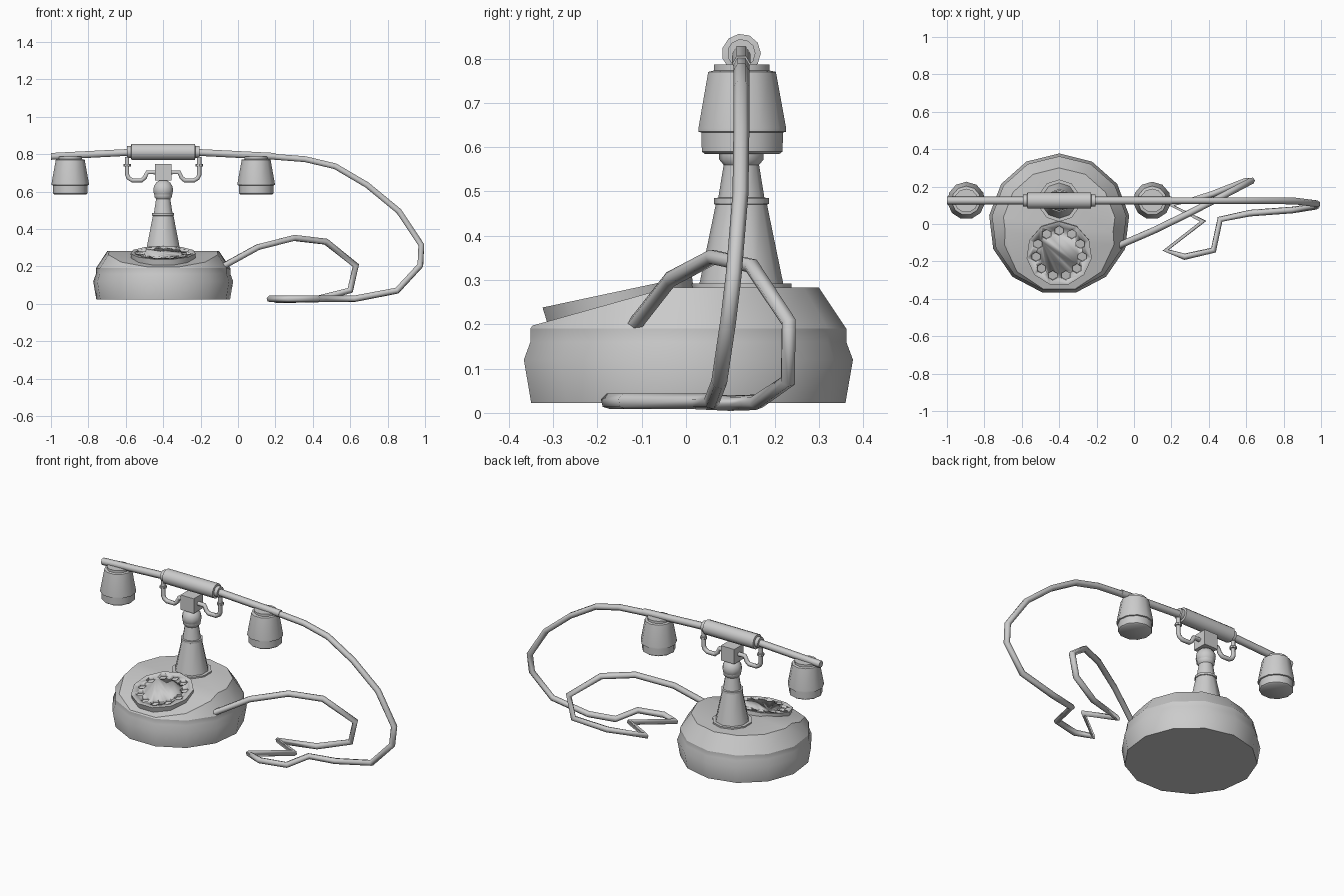
import bpy, bmesh, math
from mathutils import Matrix, Vector

if "Cube" in bpy.data.objects:
    bpy.data.objects.remove(bpy.data.objects["Cube"], do_unlink=True)

grey = bpy.data.materials.new("plain_grey")
grey.use_nodes = True
grey.diffuse_color = (0.6, 0.6, 0.6, 1)
grey.node_tree.nodes["Principled BSDF"].inputs["Base Color"].default_value = (0.6, 0.6, 0.6, 1)

CX, CY = -0.4, 0.125        # column axis


def finish(name, bm, matrix=None, angle=40):
    mesh = bpy.data.meshes.new(name)
    bmesh.ops.recalc_face_normals(bm, faces=bm.faces)
    bm.to_mesh(mesh)
    bm.free()
    mesh.materials.append(grey)
    obj = bpy.data.objects.new(name, mesh)
    bpy.context.collection.objects.link(obj)
    if matrix:
        obj.matrix_world = matrix
    bpy.ops.object.select_all(action='DESELECT')
    obj.select_set(True)
    bpy.context.view_layer.objects.active = obj
    bpy.ops.object.shade_smooth_by_angle(angle=math.radians(angle))
    return obj


def lathe(profile, sides):
    """Closed solid turned about z, one vertex facing the back."""
    bm = bmesh.new()
    rings = []
    for r, z in profile:
        turn = [math.pi / 2 + math.tau * i / sides for i in range(sides)]
        rings.append([bm.verts.new((r * math.cos(a), r * math.sin(a), z)) for a in turn])
    for low, high in zip(rings, rings[1:]):
        for i in range(sides):
            j = (i + 1) % sides
            bm.faces.new((low[i], low[j], high[j], high[i]))
    bm.faces.new(rings[0])
    bm.faces.new(rings[-1])
    return bm


def tube(name, points, radius):
    curve = bpy.data.curves.new(name, 'CURVE')
    curve.dimensions = '3D'
    curve.bevel_depth = radius
    curve.bevel_resolution = 1
    curve.use_fill_caps = True
    spline = curve.splines.new('POLY')
    spline.points.add(len(points) - 1)
    for p, co in zip(spline.points, points):
        p.co = (*co, 1)
    curve.materials.append(grey)
    obj = bpy.data.objects.new(name, curve)
    bpy.context.collection.objects.link(obj)
    return obj


# Base: turned body with the front of the top sliced to a slope
bm = lathe([(.36, .022), (.377, .12), (.362, .16), (.362, .19), (.3, .283)], 13)
cut = bmesh.ops.bisect_plane(bm, geom=bm.verts[:] + bm.edges[:] + bm.faces[:],
                             plane_co=(0, -.04, .283), plane_no=(0, -.28, 1), clear_outer=True)
rim = [e for e in bm.edges if e.is_boundary]
bmesh.ops.holes_fill(bm, edges=rim)
finish("base", bm, Matrix.Translation((CX, 0, 0)), 32)

# Dial: tilted disc with a ring of shallow finger holes
dial_place = Matrix.Translation((CX, -.15, .232)) @ Matrix.Rotation(math.radians(12), 4, 'X')
dial = finish("dial", lathe([(.172, 0), (.176, .042)], 11), dial_place)
cutters = bmesh.new()
for i in range(11):
    a = math.pi / 2 + math.tau * i / 11
    bmesh.ops.create_cone(cutters, cap_ends=True, segments=6, radius1=.026, radius2=.026, depth=.04,
                          matrix=Matrix.Translation((.125 * math.cos(a), .125 * math.sin(a), .045)))
cutter = finish("dial_hole_cutter", cutters, dial_place)
cutter.hide_render = True
cutter.hide_set(True)
cutter.display_type = 'WIRE'
holes = dial.modifiers.new("finger_holes", 'BOOLEAN')
holes.object = cutter
holes.operation = 'DIFFERENCE'
holes.solver = 'EXACT'

# Column with foot plate, ring and collar
at_column = Matrix.Translation((CX, CY, 0))
finish("column_foot", lathe([(.113, .27), (.113, .292)], 10), at_column)
finish("column", lathe([(.095, .29), (.058, .47), (.062, .472), (.062, .485), (.052, .486),
                        (.04, .56), (.05, .572), (.05, .585), (.03, .59)], 10), at_column)
ball = bmesh.new()
bmesh.ops.create_uvsphere(ball, u_segments=10, v_segments=8, radius=.056)
finish("column_ball", ball, Matrix.Translation((CX, CY, .608)))
block = bmesh.new()
bmesh.ops.create_cube(block, size=.09)
finish("cradle_block", block, Matrix.Translation((CX, CY, .703)))

# Cradle hooks, mirrored about the column
for side, label in ((-1, "right"), (1, "left")):
    path = [(.03, .703), (.085, .703), (.098, .675), (.115, .66), (.165, .66),
            (.185, .672), (.193, .69), (.193, .785)]
    tube("cradle_hook_" + label, [(CX + side * x, CY, z) for x, z in path], .013)
    finish("hook_collar_" + label, lathe([(.02, .735), (.02, .748)], 8),
           Matrix.Translation((CX + side * .193, CY, 0)))

# Handset: grip, end collars, arms and cups
along_x = Matrix.Translation((CX, CY, .812)) @ Matrix.Rotation(math.pi / 2, 4, 'Y')
finish("grip", lathe([(.032, -.193), (.032, -.172), (.044, -.17), (.044, .17),
                      (.032, .172), (.032, .193)], 11), along_x)
for side, label in ((-1, "right"), (1, "left")):
    tube("handset_arm_" + label, [(CX + side * .17, CY, .81), (CX + side * .6, CY, .788)], .021)
    finish("handset_cup_" + label,
           lathe([(.085, .584), (.093, .59), (.094, .633), (.101, .635), (.101, .643),
                  (.078, .77), (.064, .773), (.064, .787)], 11),
           Matrix.Translation((CX + side * .497, CY, 0)))

# Cord from the handset to the floor and back to the base
tube("cord", [(.19, .125, .786), (.36, .125, .773), (.52, .125, .735), (.69, .125, .635),
              (.86, .123, .495), (.98, .108, .315), (.975, .095, .205), (.85, .075, .07),
              (.62, .058, .026), (.46, .025, .026), (.425, -.14, .026), (.27, -.175, .026),
              (.17, -.14, .026), (.37, .015, .026), (.2, .1, .022), (.42, .16, .024),
              (.6, .23, .072), (.63, .232, .205), (.47, .148, .332), (.3, .06, .352),
              (.105, -.035, .302), (-.08, -.115, .2)], .018)
